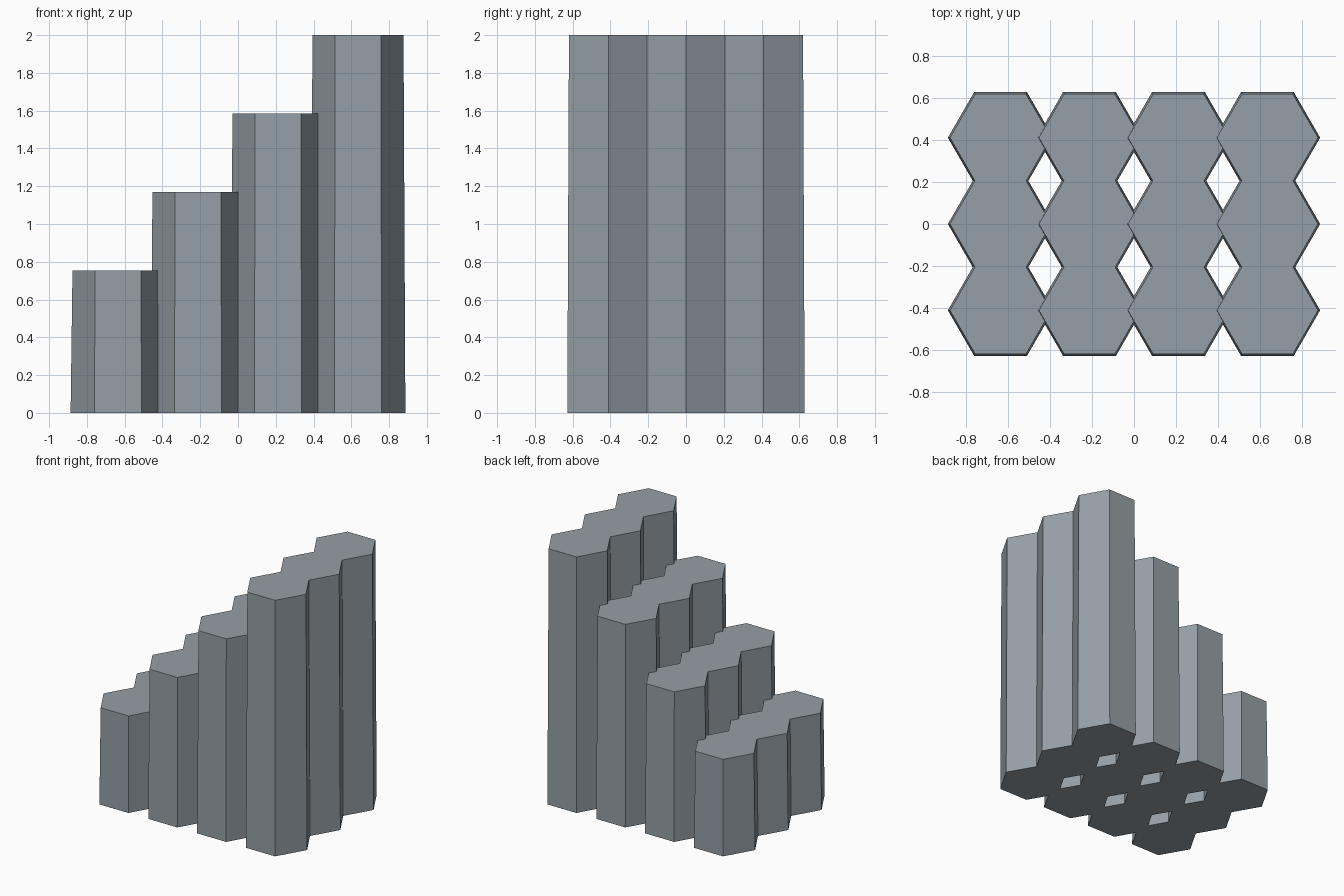
import bpy
import bmesh
from mathutils import Matrix

cube = bpy.data.objects.get("Cube")
if cube:
    bpy.data.objects.remove(cube, do_unlink=True)

# Slate colour shared by every column
slate = bpy.data.materials.new("slate_grey")
slate.use_nodes = True
colour = (0.30, 0.35, 0.385, 1)
slate.diffuse_color = colour
slate.node_tree.nodes["Principled BSDF"].inputs["Base Color"].default_value = colour

SPACING_X, SPACING_Y = 0.4235, 0.411
BOTTOM_RADIUS, TOP_RADIUS = 0.251, 0.241
LOWEST, RISE = 0.755, 0.415


def hex_column(name, x, y, height):
    """Slightly tapered hexagonal column with a corner pointing along x."""
    bm = bmesh.new()
    bmesh.ops.create_cone(bm, cap_ends=True, segments=6,
                          radius1=BOTTOM_RADIUS, radius2=TOP_RADIUS, depth=height,
                          matrix=Matrix.Translation((0, 0, height / 2)))
    # Turn the hexagon if its corners do not already lie on the x axis
    if max(v.co.x for v in bm.verts) < BOTTOM_RADIUS * 0.95:
        bmesh.ops.rotate(bm, verts=bm.verts, matrix=Matrix.Rotation(0.5235988, 3, "Z"))
    mesh = bpy.data.meshes.new(name)
    bm.to_mesh(mesh)
    bm.free()
    mesh.materials.append(slate)
    column = bpy.data.objects.new(name, mesh)
    column.location = (x, y, 0)
    bpy.context.collection.objects.link(column)


# Four steps rising toward +x, each a row of three columns
for step in range(4):
    for row, label in enumerate(("front", "middle", "back")):
        hex_column(f"step_{step + 1}_{label}_column",
                   (step - 1.5) * SPACING_X, (row - 1) * SPACING_Y,
                   LOWEST + RISE * step)
